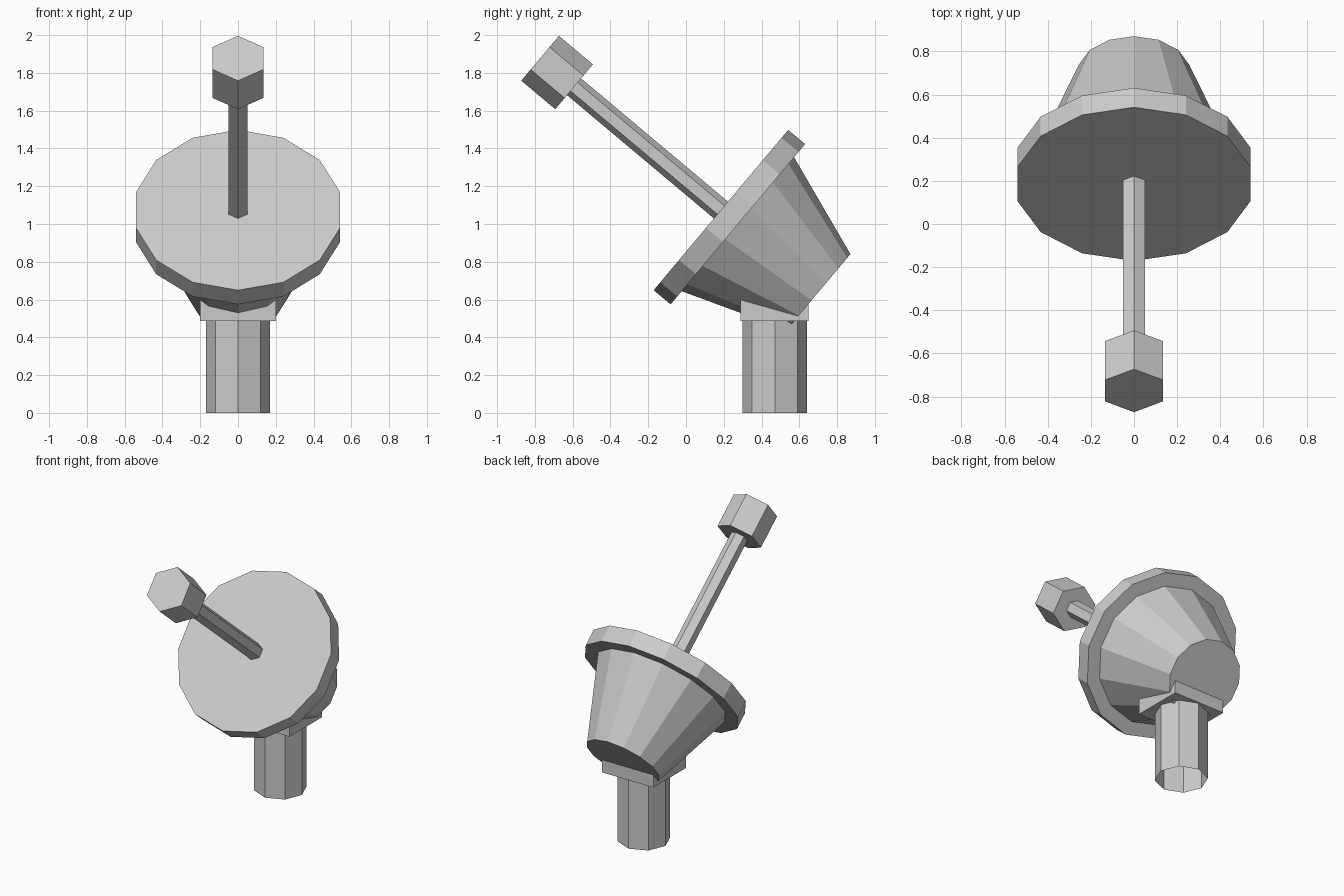
import bpy, bmesh, math
from mathutils import Matrix

if "Cube" in bpy.data.objects:
    bpy.data.objects.remove(bpy.data.objects["Cube"])

grey = bpy.data.materials.new("light_grey")
grey.diffuse_color = (0.6, 0.6, 0.6, 1)
grey.use_nodes = True
grey.node_tree.nodes["Principled BSDF"].inputs["Base Color"].default_value = grey.diffuse_color


def finish(name, bm, matrix):
    bm.normal_update()
    mesh = bpy.data.meshes.new(name)
    bm.to_mesh(mesh)
    bm.free()
    mesh.materials.append(grey)
    obj = bpy.data.objects.new(name, mesh)
    obj.matrix_world = matrix
    bpy.context.collection.objects.link(obj)
    return obj


def frustum(name, sides, z0, r0, z1, r1, matrix, cap_bottom=True):
    """Flat-sided frustum along local z with a corner on local +y."""
    bm = bmesh.new()
    rings = []
    for z, r in ((z0, r0), (z1, r1)):
        angles = [-2 * math.pi * i / sides for i in range(sides)]
        rings.append([bm.verts.new((r * math.sin(a), r * math.cos(a), z)) for a in angles])
    low, high = rings
    for i in range(sides):
        j = (i + 1) % sides
        bm.faces.new((low[i], low[j], high[j], high[i]))
    bm.faces.new(high)
    if cap_bottom:
        bm.faces.new(low[::-1])
    return finish(name, bm, matrix)


def box(name, size, center):
    bm = bmesh.new()
    bmesh.ops.create_cube(bm, size=1)
    bmesh.ops.scale(bm, vec=size, verts=bm.verts)
    return finish(name, bm, Matrix.Translation(center))


# Tilted axis: origin at the centre of the dish face, local z points forward and up
tilt = Matrix.Translation((0, 0.185, 1.074)) @ Matrix.Rotation(math.radians(50), 4, 'X')

frustum("rim_disc", 14, -0.117, 0.554, 0, 0.554, tilt)
frustum("cone_housing", 14, -0.675, 0.262, -0.117, 0.463, tilt)
frustum("feed_rod", 6, 0, 0.058, 1.015, 0.058, tilt)
frustum("feed_head", 6, 1.015, 0.155, 1.25, 0.155, tilt)

# Support: mounting block sunk into the housing, on an open-bottomed post
box("mount_block", (0.40, 0.36, 0.17), (0, 0.468, 0.572))
frustum("post", 8, 0, 0.17, 0.487, 0.17, Matrix.Translation((0, 0.47, 0)), cap_bottom=False)
